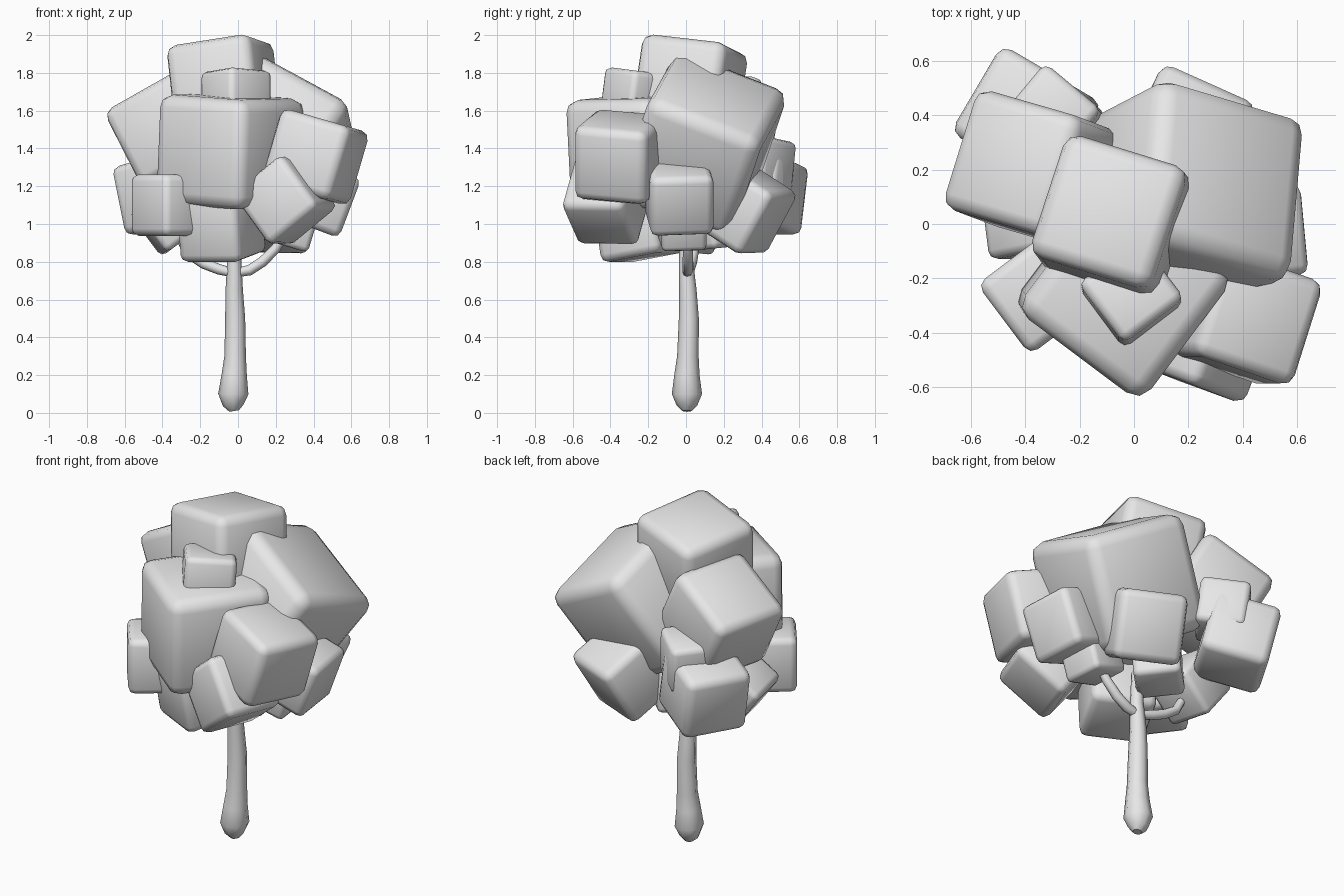
import bpy
import bmesh
from mathutils import Matrix, Vector

default = bpy.data.objects.get("Cube")
if default:
    bpy.data.objects.remove(default)

grey = bpy.data.materials.new("plain grey")
grey.use_nodes = True
colour = (0.8, 0.8, 0.8, 1)
grey.diffuse_color = colour
grey.node_tree.nodes["Principled BSDF"].inputs["Base Color"].default_value = colour


def leaf_block(name, centre, size, up, side):
    """Rounded cube turned so its faces point along up and side."""
    z = Vector(up).normalized()
    x = Vector(side)
    x = (x - z * x.dot(z)).normalized()
    y = z.cross(x)
    turn = Matrix((x, y, z)).transposed().to_4x4()
    bm = bmesh.new()
    bmesh.ops.create_cube(bm, size=size)
    bmesh.ops.bevel(bm, geom=bm.edges[:], offset=size * 0.115, segments=2,
                    profile=0.5, affect='EDGES')
    for f in bm.faces:
        f.smooth = True
    mesh = bpy.data.meshes.new(name)
    bm.to_mesh(mesh)
    bm.free()
    mesh.materials.append(grey)
    ob = bpy.data.objects.new(name, mesh)
    ob.matrix_world = Matrix.Translation(centre) @ turn
    bpy.context.collection.objects.link(ob)


def limb(name, points):
    """Tapered round limb through (x, y, z, radius) points."""
    curve = bpy.data.curves.new(name, 'CURVE')
    curve.dimensions = '3D'
    curve.bevel_depth = 1
    curve.bevel_resolution = 2
    curve.use_fill_caps = True
    spline = curve.splines.new('POLY')
    spline.points.add(len(points) - 1)
    for p, (x, y, z, r) in zip(spline.points, points):
        p.co = (x, y, z, 1)
        p.radius = r
    spline.use_smooth = True
    curve.materials.append(grey)
    ob = bpy.data.objects.new(name, curve)
    bpy.context.collection.objects.link(ob)


# Upper foliage
leaf_block("crown_block", (-.073, .018, 1.722), .475, (-.11, .15, 1), (.95, -.31, 0))
leaf_block("large_front_block", (-.042, -.243, 1.385), .58, (.04, -.05, 1), (.8, -.6, 0))
leaf_block("small_top_block", (-.01, -.26, 1.67), .28, (0, .13, 1), (.6, -.8, 0))
leaf_block("large_left_block", (.185, .09, 1.425), .645, (.52, .27, .81), (.12, .95, -.3))
leaf_block("right_shoulder_block", (-.362, .195, 1.495), .46, (-.45, .17, .88), (.86, -.25, .45))

# Middle and lower foliage
leaf_block("rear_right_block", (-.395, .39, 1.16), .375, (-.2, .12, 1), (.5, .85, 0))
leaf_block("rear_small_block", (-.3, .39, 1.315), .275, (-.1, .1, 1), (.64, .77, 0))
leaf_block("rear_left_block", (.18, .295, 1.09), .38, (.22, .46, .86), (.35, .8, -.48))
leaf_block("left_side_block", (.425, -.035, 1.145), .335, (.35, 0, .93), (.93, .1, -.35))
leaf_block("left_under_block", (.28, -.02, 1), .24, (.3, 0, 1), (1, .1, 0))
leaf_block("rear_under_block", (-.05, .14, 1), .26, (0, -.1, 1), (.7, .7, 0))
leaf_block("front_left_block", (.41, -.345, 1.355), .405, (.28, 0, .96), (.95, -.3, 0))
leaf_block("front_tilted_block", (.25, -.42, 1.125), .35, (.74, -.27, .61), (-.35, -.93, .01))
leaf_block("front_right_block", (-.35, -.255, 1.1), .325, (0, 0, 1), (.6, -.8, 0))
leaf_block("right_under_block", (-.365, .03, 1.035), .285, (-.6, 0, .8), (-.2, 1, 0))
leaf_block("front_under_block", (-.09, -.25, 1), .36, (-.08, -.15, 1), (1, -.5, 0))

# Trunk and branches
limb("trunk", [(-.02, .005, .01, .025), (-.025, .005, .04, .055), (-.025, .005, .1, .08),
               (-.02, .005, .2, .067), (-.015, .01, .3, .057), (-.015, .015, .5, .053),
               (-.02, .01, .65, .046), (-.02, 0, .8, .038), (-.02, 0, 1, .03)])
limb("left_branch", [(-.02, .005, .74, .024), (.06, .01, .755, .028), (.13, .01, .8, .028),
                     (.2, .01, .87, .026), (.26, 0, .97, .022)])
limb("right_branch", [(-.02, .005, .74, .024), (-.1, .02, .76, .028), (-.18, .03, .79, .028),
                      (-.26, .04, .84, .026), (-.31, .04, .93, .022)])
